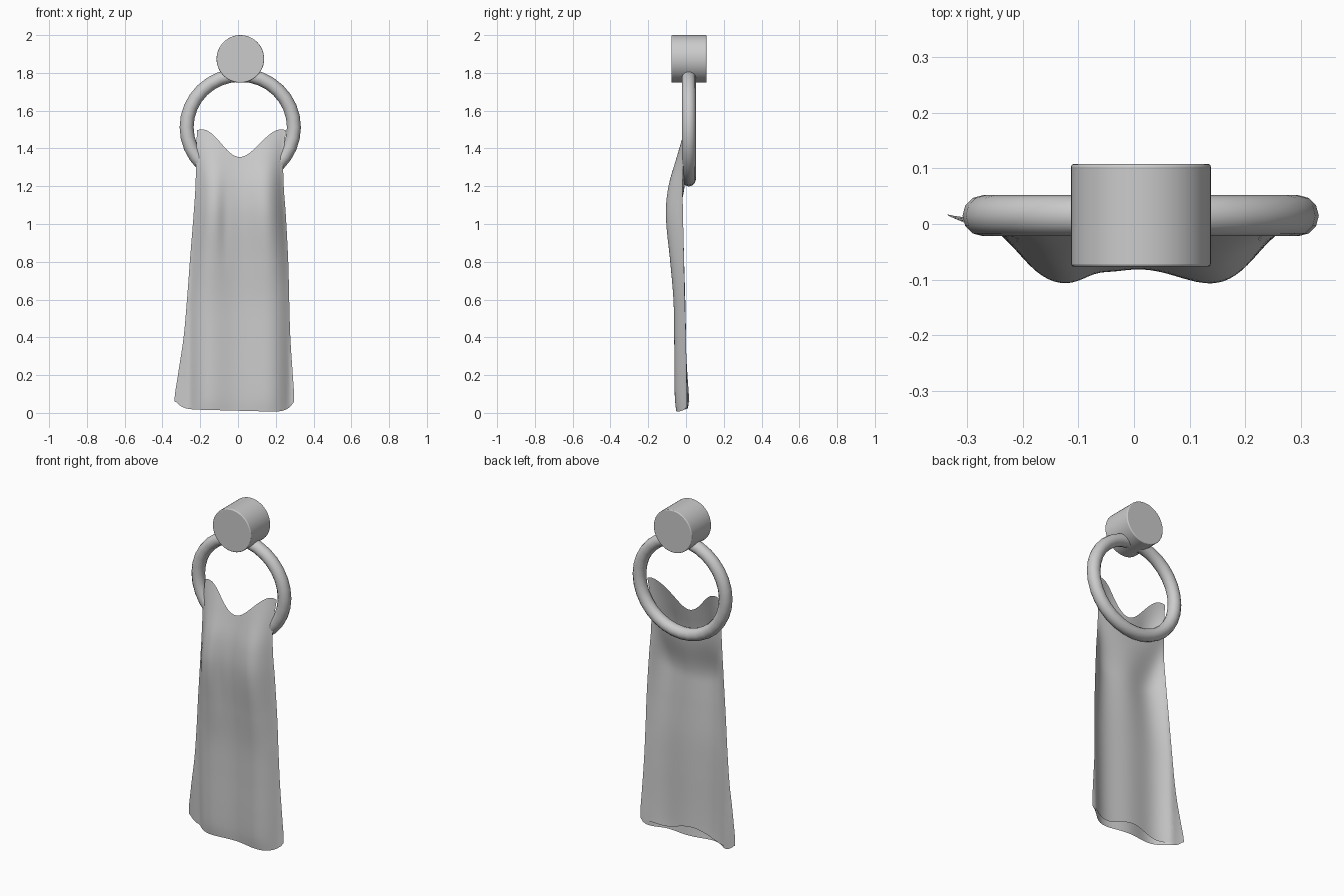
import bpy, bmesh, math

if "Cube" in bpy.data.objects:
    bpy.data.objects.remove(bpy.data.objects["Cube"])

def finish(ob, name, angle):
    ob.name = name
    bpy.ops.object.select_all(action='DESELECT')
    ob.select_set(True)
    bpy.context.view_layer.objects.active = ob
    bpy.ops.object.shade_smooth_by_angle(angle=math.radians(angle))

# Wall knob
bpy.ops.mesh.primitive_cylinder_add(vertices=48, radius=0.126, depth=0.185,
    location=(0.0125, 0.0155, 1.874), rotation=(math.pi / 2, 0, 0))
knob = bpy.context.object
bev = knob.modifiers.new("bevel", 'BEVEL')
bev.width, bev.segments = 0.005, 3
finish(knob, "wall_knob", 50)

# Hanging ring, very slightly wider than tall
bpy.ops.mesh.primitive_torus_add(major_segments=32, minor_segments=12,
    major_radius=0.284, minor_radius=0.037,
    location=(0.012, 0.015, 1.512), rotation=(math.pi / 2, 0, 0))
bpy.context.object.scale = (1, 0.975, 1)
finish(bpy.context.object, "hanging_ring", 60)

# Towel profiles by height: z, left x, right x, edge y, front y
PROFILE = [
    (0.00, -0.325, 0.287, 0.006, -0.050),
    (0.07, -0.336, 0.297, 0.006, -0.058),
    (0.20, -0.318, 0.290, 0.003, -0.061),
    (0.40, -0.288, 0.277, 0.000, -0.062),
    (0.60, -0.270, 0.271, -0.004, -0.066),
    (0.80, -0.255, 0.266, -0.010, -0.083),
    (1.05, -0.235, 0.253, -0.016, -0.106),
    (1.20, -0.225, 0.242, -0.018, -0.092),
    (1.35, -0.222, 0.240, -0.012, -0.050),
    (1.50, -0.217, 0.254, 0.002, -0.006)]

def profile(z):
    # smooth interpolation through the profile rows
    n = len(PROFILE)
    i = 0
    while i < n - 2 and z > PROFILE[i + 1][0]:
        i += 1
    a, b = PROFILE[i], PROFILE[i + 1]
    p, q = PROFILE[max(i - 1, 0)], PROFILE[min(i + 2, n - 1)]
    h = b[0] - a[0]
    t = min(max((z - a[0]) / h, 0), 1)
    out = []
    for k in range(1, 5):
        m0 = (b[k] - p[k]) / (b[0] - p[0]) * h
        m1 = (q[k] - a[k]) / (q[0] - a[0]) * h
        out.append((2*t**3 - 3*t*t + 1) * a[k] + (t**3 - 2*t*t + t) * m0
                   + (3*t*t - 2*t**3) * b[k] + (t**3 - t*t) * m1)
    return out

def lobes(x, l, r):
    # two rounded folds side by side, flat beyond them where the cloth flares
    s = min(1, ((x - 0.008) / min((r - l) / 2, 0.27)) ** 2)
    return (1 - s) ** 1.4 * (0.73 + 3.1 * s)

def front(u, t):
    top = 1.428 - 0.073 * math.cos(1.12 * math.pi * u)
    bottom = 0.012 - 0.008 * u + 0.055 * abs(u) ** 12
    z = bottom + (top - bottom) * t
    l, r, ye, yf = profile(z)
    x = l + (r - l) * (u + 1) / 2
    y = ye + (yf - ye) * lobes(x, l, r)
    # soft crease in the upper cloth
    y += 0.008 * math.exp(-((x + 0.07) / 0.03) ** 2 - ((z - 1.02) / 0.2) ** 2)
    if u < 0:
        y += 0.014 * u ** 8 * max(0, 1 - z / 0.3)
    return x, y, z

def back(u, t):
    top = 1.512 - math.sqrt(0.278 ** 2 - (0.23 * u) ** 2)
    bottom = 0.05 + 0.022 * math.cos(1.6 * math.pi * u) + 0.003 * u ** 2
    z = bottom + (top - bottom) * t
    l, r, ye, yf = profile(z)
    x = l + (r - l) * (u + 1) / 2
    tuck = min(1, (1 - t) * 4)
    tuck = tuck * tuck * (3 - 2 * tuck)
    y = ye + 0.6 * tuck * (yf - ye) * lobes(x, l, r) + 0.012 * (1 - tuck) * (1 - u * u)
    if u < 0:
        y += 0.014 * u ** 8 * max(0, 1 - z / 0.3)
    return x, y, z

# Towel: front and back layers meeting along the side folds
bm = bmesh.new()
COLS, ROWS = 48, 60
for layer, flip in ((front, False), (back, True)):
    grid = [[bm.verts.new(layer(2 * i / COLS - 1, j / ROWS)) for i in range(COLS + 1)]
            for j in range(ROWS + 1)]
    for j in range(ROWS):
        for i in range(COLS):
            f = [grid[j][i], grid[j][i+1], grid[j+1][i+1], grid[j+1][i]]
            bm.faces.new(f[::-1] if flip else f)
mesh = bpy.data.meshes.new("towel")
bm.to_mesh(mesh)
bm.free()
towel = bpy.data.objects.new("towel", mesh)
bpy.context.collection.objects.link(towel)
finish(towel, "towel", 60)
